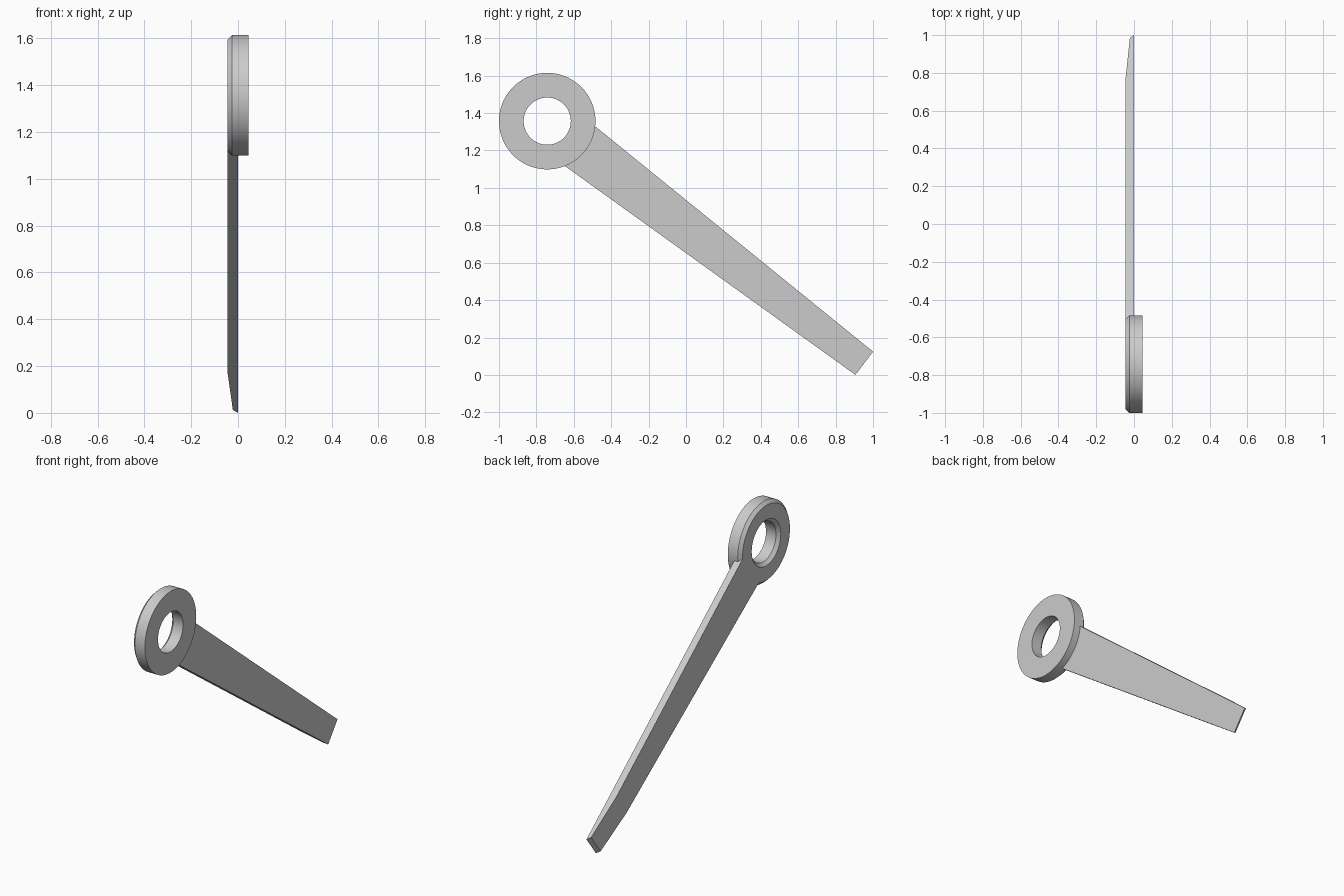
import bpy, bmesh, math
from mathutils import Vector, Matrix

cube = bpy.data.objects.get("Cube")
if cube:
    bpy.data.objects.remove(cube, do_unlink=True)

grey = bpy.data.materials.new("plain_grey")
grey.use_nodes = True
colour = (0.6, 0.6, 0.6, 1)
grey.diffuse_color = colour
grey.node_tree.nodes["Principled BSDF"].inputs["Base Color"].default_value = colour

# Local frame: x is thickness, y runs along the blade, z across it
CENTRE = Vector((0, -0.742, 1.357))
TIP = Vector((0, 0.953, 0.0625))
LENGTH = (TIP - CENTRE).length
tilt = math.atan2(TIP.z - CENTRE.z, TIP.y - CENTRE.y)
frame = Matrix.Translation(CENTRE) @ Matrix.Rotation(tilt, 4, 'X')

BACK, FRONT, CHAMFER = -0.045, 0.045, 0.02
OUTER, INNER = 0.258, 0.126


def finish(name, bm):
    bmesh.ops.recalc_face_normals(bm, faces=bm.faces)
    bm.transform(frame)
    mesh = bpy.data.meshes.new(name)
    bm.to_mesh(mesh)
    bm.free()
    mesh.materials.append(grey)
    obj = bpy.data.objects.new(name, mesh)
    bpy.context.collection.objects.link(obj)
    bpy.ops.object.select_all(action='DESELECT')
    obj.select_set(True)
    bpy.context.view_layer.objects.active = obj
    bpy.ops.object.shade_smooth_by_angle(angle=math.radians(25))
    return obj


# Eye ring: cross-section chamfered on one side, spun about x
bm = bmesh.new()
section = [(FRONT, INNER), (FRONT, OUTER), (BACK + CHAMFER, OUTER),
           (BACK, OUTER - CHAMFER), (BACK, INNER + CHAMFER), (BACK + CHAMFER, INNER)]
verts = [bm.verts.new((x, r, 0)) for x, r in section]
edges = [bm.edges.new((verts[i - 1], verts[i])) for i in range(len(verts))]
bmesh.ops.spin(bm, geom=verts + edges, cent=(0, 0, 0), axis=(1, 0, 0),
               angle=math.tau, steps=96, use_merge=True)
bmesh.ops.remove_doubles(bm, verts=bm.verts, dist=1e-5)
finish("eye_ring", bm)


# Tapered blade: root follows the ring's rim, tip is thinned on one side
def half_width(u):
    return 0.078 + 0.029 * (LENGTH - u)


bm = bmesh.new()
root_r = OUTER - CHAMFER
spread = math.asin(0.1342 / root_r)
STEPS = 16
arc = [spread * (1 - 2 * i / STEPS) for i in range(STEPS + 1)]
layers = {}
for x in (BACK, 0):
    layers[x] = [bm.verts.new((x, root_r * math.cos(a), root_r * math.sin(a))) for a in arc]


def pair(x, u):
    return [bm.verts.new((x, u, side * half_width(u))) for side in (1, -1)]


bend = pair(BACK, LENGTH - 0.3)
nose = pair(-0.022, LENGTH - 0.02)
tip = pair(0, LENGTH)
back, front = layers[BACK], layers[0]
bm.faces.new(back + bend[::-1])
bm.faces.new(front + tip[::-1])
for a, b in ((bend, nose), (nose, tip)):
    bm.faces.new((a[0], a[1], b[1], b[0]))
for side, end in ((0, 0), (1, -1)):
    bm.faces.new((back[end], bend[side], nose[side], tip[side], front[end]))
for i in range(STEPS):
    bm.faces.new((back[i], back[i + 1], front[i + 1], front[i]))
finish("blade", bm)
